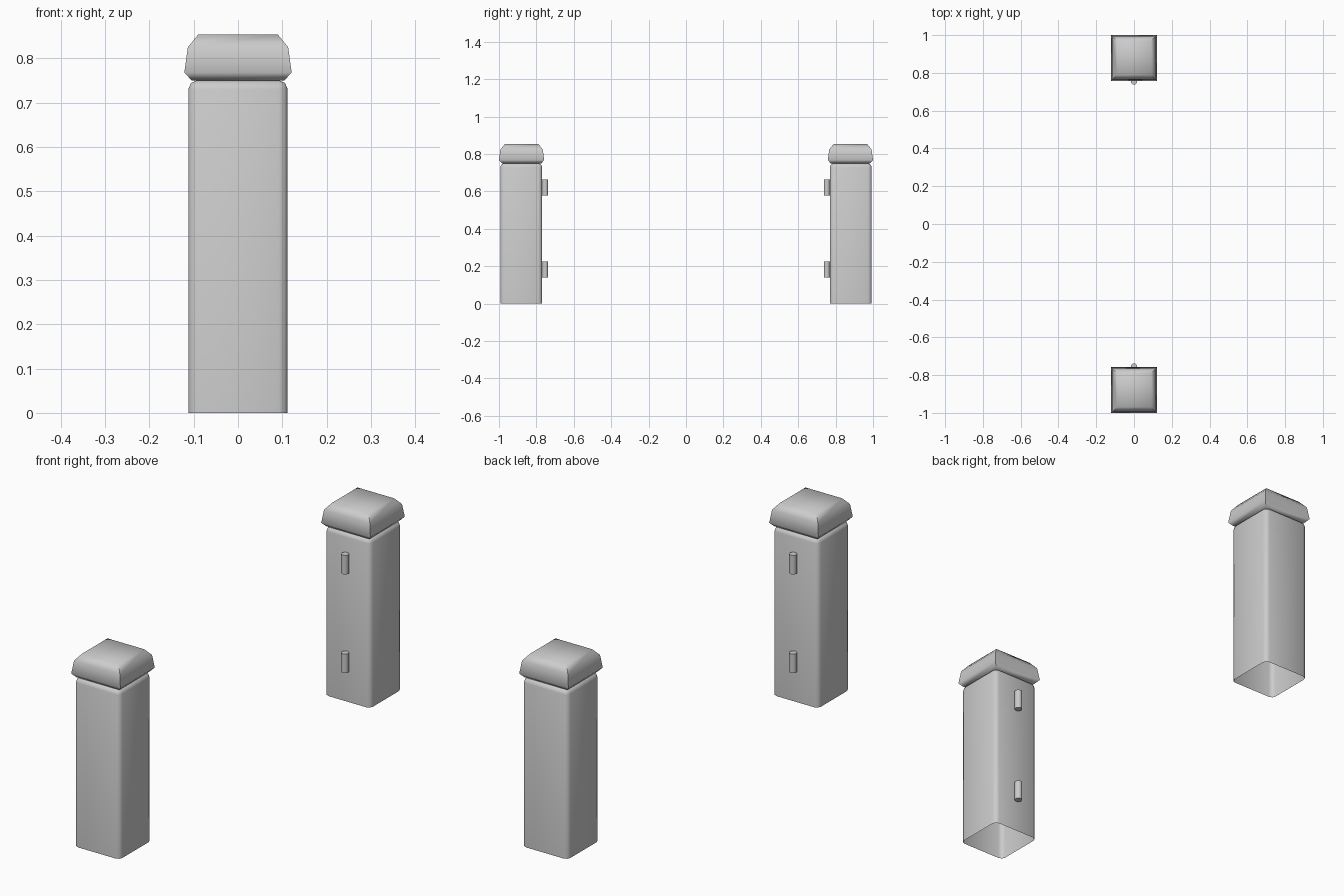
import bpy, bmesh, math

cube = bpy.data.objects.get("Cube")
if cube:
    bpy.data.objects.remove(cube, do_unlink=True)

grey = bpy.data.materials.new("plain_grey")
grey.use_nodes = True
grey.diffuse_color = (0.6, 0.6, 0.6, 1)
grey.node_tree.nodes["Principled BSDF"].inputs["Base Color"].default_value = (0.6, 0.6, 0.6, 1)


def finish(name, bm, location):
    """Turn a bmesh into a smooth-shaded object."""
    bmesh.ops.recalc_face_normals(bm, faces=bm.faces)
    mesh = bpy.data.meshes.new(name)
    bm.to_mesh(mesh)
    bm.free()
    mesh.materials.append(grey)
    obj = bpy.data.objects.new(name, mesh)
    obj.location = location
    bpy.context.collection.objects.link(obj)
    bpy.ops.object.select_all(action="DESELECT")
    obj.select_set(True)
    bpy.context.view_layer.objects.active = obj
    bpy.ops.object.shade_smooth_by_angle(angle=math.radians(62))


def square_loft(profile, close_bottom):
    """Stack square rings given as (half width, height)."""
    bm = bmesh.new()
    rings = [[bm.verts.new((sx * r, sy * r, z))
              for sx, sy in ((-1, -1), (1, -1), (1, 1), (-1, 1))]
             for r, z in profile]
    for low, high in zip(rings, rings[1:]):
        for i in range(4):
            j = (i + 1) % 4
            bm.faces.new((low[i], low[j], high[j], high[i]))
    bm.faces.new(rings[-1])
    if close_bottom:
        bm.faces.new(rings[0][::-1])
    return bm


def post(name, y):
    # Hollow post, open underneath, with rounded corners and shoulders
    bm = square_loft([(0.112, 0), (0.112, 0.75)], False)
    edges = [e for e in bm.edges if max(v.co.z for v in e.verts) > 0.7]
    bmesh.ops.bevel(bm, geom=edges, offset=0.02, segments=2,
                    profile=0.5, affect="EDGES")
    finish(name, bm, (0, y, 0))


def cap(name, y):
    # Flared cap with a sloped rim around a flat top
    profile = [(0.105, 0.75), (0.121, 0.768), (0.113, 0.825), (0.09, 0.853)]
    finish(name, square_loft(profile, True), (0, y, 0))


def hinge_pin(name, y, z):
    bm = bmesh.new()
    bmesh.ops.create_cone(bm, cap_ends=True, segments=12,
                          radius1=0.016, radius2=0.016, depth=0.085)
    finish(name, bm, (0, y, z))


# Two facing gate posts, each with a pair of hinge pins on its inner side
for side, s in (("front", -1), ("back", 1)):
    post(side + "_post", s * 0.881)
    cap(side + "_cap", s * 0.879)
    for level, z in (("lower", 0.183), ("upper", 0.622)):
        hinge_pin(f"{side}_{level}_hinge_pin", s * 0.753, z)
